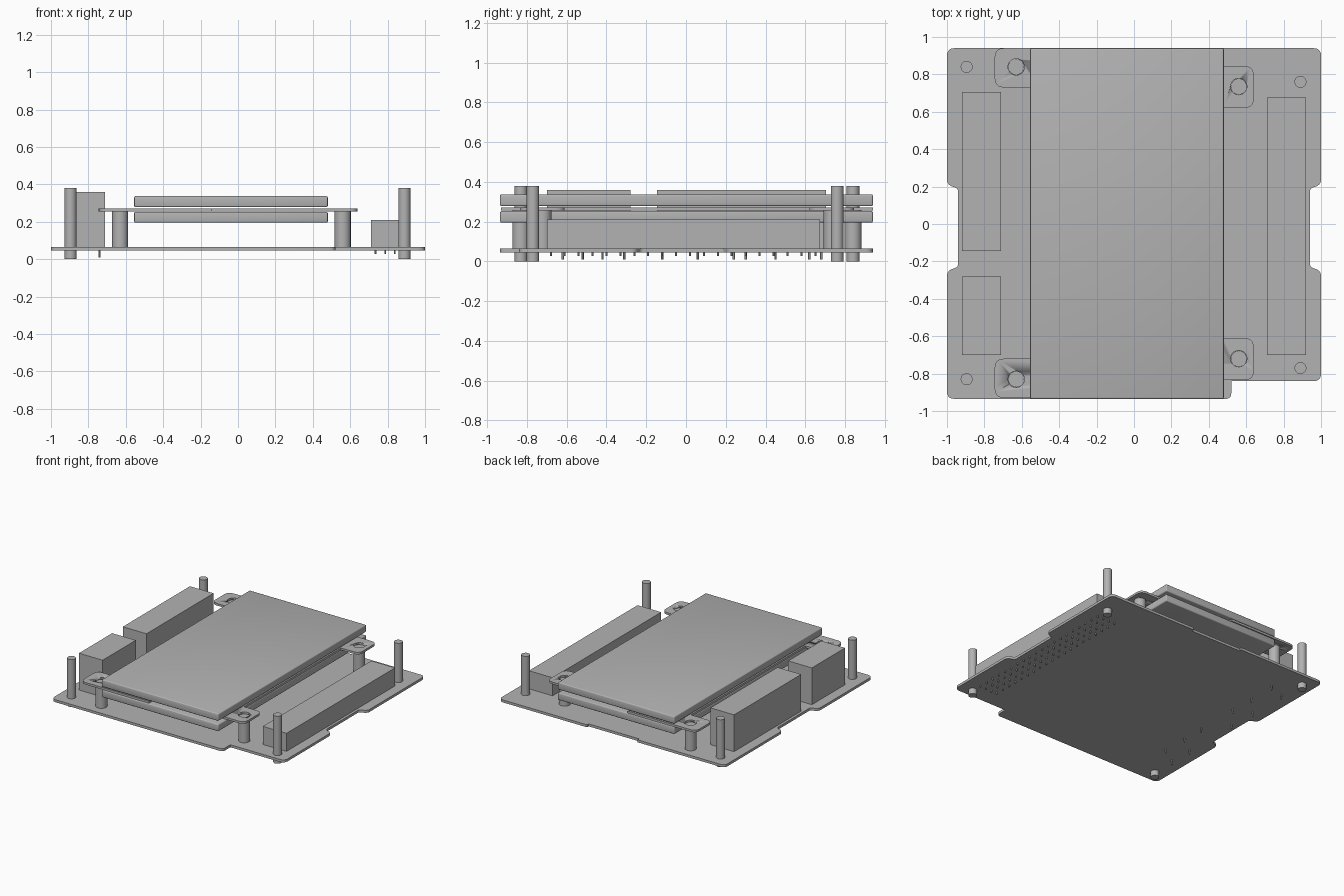
import bpy, bmesh
from mathutils import Vector

if "Cube" in bpy.data.objects:
    bpy.data.objects.remove(bpy.data.objects["Cube"], do_unlink=True)

# Single flat grey for the whole assembly
grey = bpy.data.materials.new("plain grey")
grey.use_nodes = True
COLOR = (0.45, 0.45, 0.45, 1)
grey.diffuse_color = COLOR
grey.node_tree.nodes["Principled BSDF"].inputs["Base Color"].default_value = COLOR


def finish(name, bm, smooth=False):
    bmesh.ops.recalc_face_normals(bm, faces=bm.faces)
    mesh = bpy.data.meshes.new(name)
    bm.to_mesh(mesh)
    bm.free()
    mesh.materials.append(grey)
    obj = bpy.data.objects.new(name, mesh)
    bpy.context.collection.objects.link(obj)
    if smooth:
        select(obj)
        bpy.ops.object.shade_smooth_by_angle(angle=0.7)
    return obj


def select(obj):
    bpy.ops.object.select_all(action='DESELECT')
    obj.select_set(True)
    bpy.context.view_layer.objects.active = obj


def box(name, x0, x1, y0, y1, z0, z1, bevel=0):
    bm = bmesh.new()
    bmesh.ops.create_cube(bm, size=1)
    for v in bm.verts:
        v.co = ((x0 + x1) / 2 + v.co.x * (x1 - x0),
                (y0 + y1) / 2 + v.co.y * (y1 - y0),
                (z0 + z1) / 2 + v.co.z * (z1 - z0))
    if bevel:
        bmesh.ops.bevel(bm, geom=bm.edges[:], offset=bevel, segments=3,
                        profile=0.5, affect='EDGES')
    return finish(name, bm, bool(bevel))


def cylinders(name, spots, radius, z0, z1, sides=20):
    bm = bmesh.new()
    for x, y in spots:
        made = bmesh.ops.create_cone(bm, cap_ends=True, segments=sides, radius1=radius,
                                     radius2=radius, depth=z1 - z0)
        bmesh.ops.translate(bm, verts=made["verts"], vec=(x, y, (z0 + z1) / 2))
    return finish(name, bm, True)


def plate(name, outline, z0, z1):
    """Extrude an outline of (x, y, corner radius)."""
    pts = []
    for i, (x, y, r) in enumerate(outline):
        p = Vector((x, y))
        if not r:
            pts.append(p)
            continue
        a = p + (Vector(outline[i - 1][:2]) - p).normalized() * r
        b = p + (Vector(outline[(i + 1) % len(outline)][:2]) - p).normalized() * r
        for k in range(6):
            t = k / 5
            pts.append(a * (1 - t) ** 2 + p * 2 * t * (1 - t) + b * t ** 2)
    bm = bmesh.new()
    face = bm.faces.new([bm.verts.new((p.x, p.y, z0)) for p in pts])
    out = bmesh.ops.extrude_face_region(bm, geom=[face])
    bmesh.ops.translate(bm, vec=(0, 0, z1 - z0),
                        verts=[g for g in out["geom"] if isinstance(g, bmesh.types.BMVert)])
    return finish(name, bm, True)


# Base board with side notches, shallow rear notch and stepped front corner
R = 0.04
plate("base_board", [
    (-1, -0.935, R), (0.52, -0.935, 0.03), (0.52, -0.84, 0),
    (1, -0.84, R), (1, -0.25, 0.03), (0.94, -0.23, 0.02),
    (0.94, 0.19, 0.02), (1, 0.21, 0.03), (1, 0.94, R),
    (0.22, 0.94, 0), (0.22, 0.92, 0), (-0.23, 0.92, 0), (-0.23, 0.94, 0),
    (-1, 0.94, R), (-1, 0.21, 0.03), (-0.94, 0.19, 0.02),
    (-0.94, -0.23, 0.02), (-1, -0.25, 0.03)], 0.045, 0.065)

# Middle board with four mounting tabs
T = 0.05
carrier = plate("carrier_board", [
    (-0.745, -0.93, T), (-0.14, -0.93, 0), (-0.14, -0.835, 0),
    (0.64, -0.835, T), (0.64, -0.61, T), (0.48, -0.61, 0),
    (0.48, 0.62, 0), (0.64, 0.62, T), (0.64, 0.845, T),
    (-0.14, 0.845, 0), (-0.14, 0.94, 0), (-0.745, 0.94, T),
    (-0.745, 0.73, T), (-0.555, 0.73, 0), (-0.555, -0.72, 0),
    (-0.745, -0.72, T)], 0.255, 0.272)

# Screw holes through the tabs
mounts = [(-0.63, 0.84), (-0.63, -0.83), (0.56, 0.735), (0.56, -0.72)]
cutter = cylinders("hole_cutter", mounts, 0.044, 0.2, 0.3)
cutter.hide_render = True
cut = carrier.modifiers.new("holes", 'BOOLEAN')
cut.object = cutter
cut.solver = 'EXACT'
select(carrier)
bpy.ops.object.modifier_apply(modifier="holes")
bpy.data.objects.remove(cutter, do_unlink=True)

# Standoffs and corner posts
cylinders("standoffs", mounts, 0.043, 0.06, 0.256)
cylinders("corner_posts", [(-0.895, 0.84), (-0.895, -0.83), (0.89, 0.76), (0.89, -0.77)],
          0.032, 0, 0.38)

# Flat panels above and below the carrier
box("upper_panel", -0.555, 0.48, -0.935, 0.94, 0.278, 0.337, 0.008)
box("lower_panel", -0.555, 0.48, -0.935, 0.94, 0.195, 0.253, 0.008)

# Connector blocks
for name, y0, y1 in (("front", -0.70, -0.28), ("middle", -0.145, 0.28), ("rear", 0.28, 0.705)):
    box("right_connector_" + name, -0.92, -0.71, y0, y1, 0.06, 0.36)
box("left_connector", 0.71, 0.92, -0.70, 0.675, 0.06, 0.21)

# Solder pins under the connectors
cylinders("left_pins", [(0.735 + 0.052 * c, -0.68 + 0.07 * r)
                        for c in range(4) for r in range(20)], 0.005, 0.028, 0.05, 6)
long_pins = [(x, y) for x, ys in ((-0.74, (-0.52, -0.31, -0.12, 0.24, 0.45, 0.68)),
                                  (-0.88, (-0.62, -0.42, 0.06, 0.30, 0.62))) for y in ys]
cylinders("right_pins", long_pins, 0.006, 0.01, 0.05, 6)
